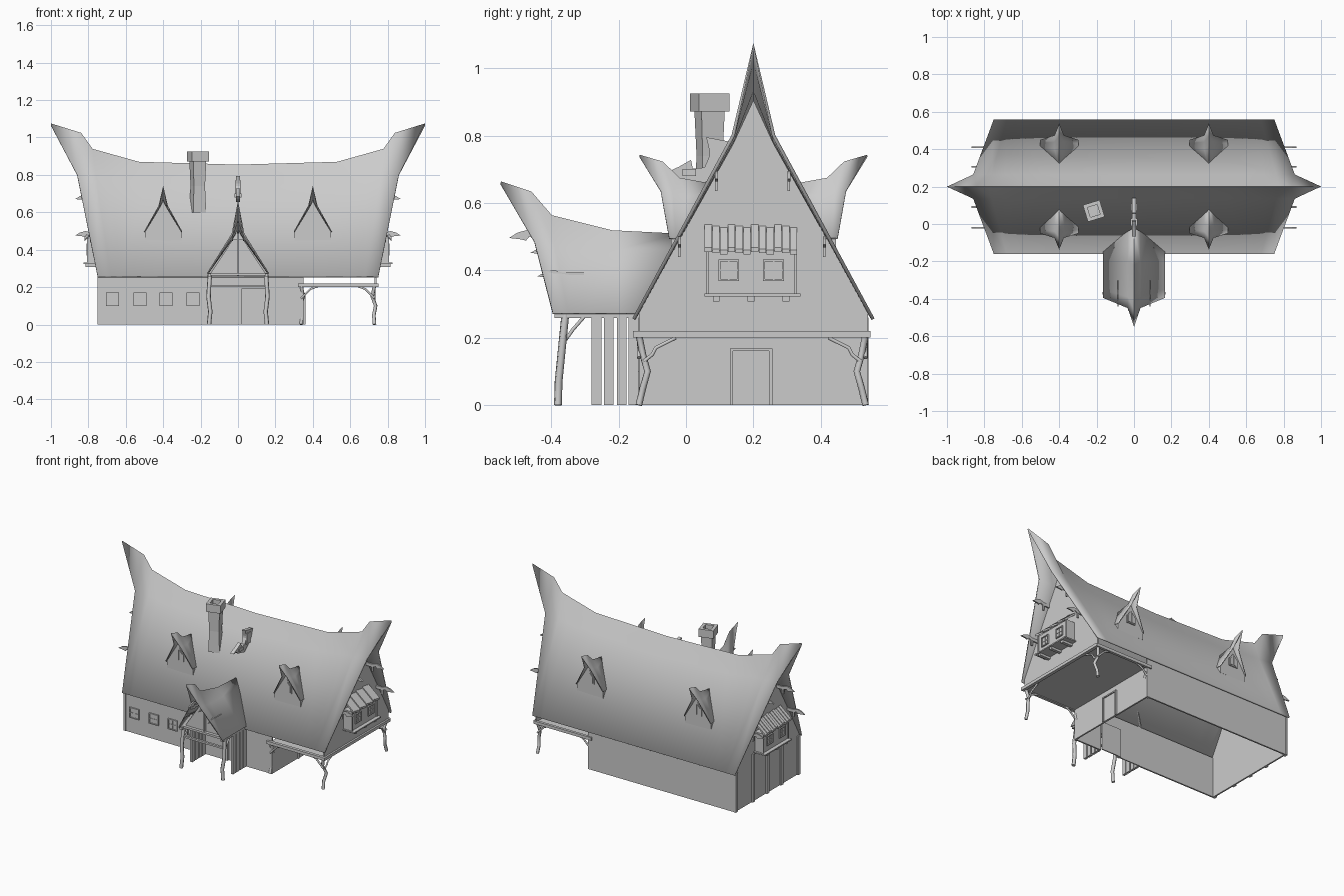
import bpy, bmesh, math
from mathutils import Vector, Matrix

if "Cube" in bpy.data.objects:
    bpy.data.objects.remove(bpy.data.objects["Cube"])


def finish(name, bm):
    bmesh.ops.recalc_face_normals(bm, faces=bm.faces)
    me = bpy.data.meshes.new(name)
    bm.to_mesh(me)
    bm.free()
    ob = bpy.data.objects.new(name, me)
    bpy.context.collection.objects.link(ob)
    return ob


def boxes(name, items):
    """One object from (min corner, max corner) boxes."""
    bm = bmesh.new()
    for lo, hi in items:
        lo, hi = Vector(lo), Vector(hi)
        m = Matrix.Translation((lo + hi) / 2) @ Matrix.Diagonal((*(hi - lo), 1))
        bmesh.ops.create_cube(bm, size=1, matrix=m)
    return finish(name, bm)


def prism(name, pts, vec):
    """Flat outline pushed along a vector."""
    bm = bmesh.new()
    f = bm.faces.new([bm.verts.new(p) for p in pts])
    ex = bmesh.ops.extrude_face_region(bm, geom=[f], use_keep_orig=True)
    bmesh.ops.translate(bm, vec=vec, verts=[v for v in ex['geom'] if isinstance(v, bmesh.types.BMVert)])
    return finish(name, bm)


def limb(name, pts, r):
    """Crooked timber along a path."""
    cu = bpy.data.curves.new(name, 'CURVE')
    cu.dimensions, cu.bevel_depth, cu.bevel_resolution, cu.use_fill_caps = '3D', r, 1, True
    sp = cu.splines.new('POLY')
    sp.points.add(len(pts) - 1)
    for p, q in zip(sp.points, pts):
        p.co = (*q, 1)
    ob = bpy.data.objects.new(name, cu)
    bpy.context.collection.objects.link(ob)


def horned_roof(name, rows, places, thick):
    """Curved gable roof; rows are ridge, mid, eave as (t, side, z)."""
    bm = bmesh.new()
    for place in places:
        for s in (-1, 1):
            g = [[bm.verts.new(place(t, s * w, z)) for t, w, z in row] for row in rows]
            for a, b in zip(g, g[1:]):
                for i in range(len(a) - 1):
                    bm.faces.new((a[i], a[i + 1], b[i + 1], b[i]))
    bmesh.ops.remove_doubles(bm, verts=bm.verts, dist=1e-4)
    ob = finish(name, bm)
    mod = ob.modifiers.new('thickness', 'SOLIDIFY')
    mod.thickness, mod.offset = thick, 0
    bpy.context.view_layer.objects.active = ob
    bpy.ops.object.select_all(action='DESELECT')
    ob.select_set(True)
    bpy.ops.object.shade_smooth_by_angle(angle=math.radians(25))


def row(ts, side, zs):
    return [(t, side, z) for t, z in zip(ts, zs)]


def window(name, c, w, h, out):
    """Cross-barred window centred at c, facing along out."""
    c, n = Vector(c), Vector(out)
    u, b = Vector((abs(n.y), abs(n.x), 0)), 0.006

    def bar(u0, u1, z0, z1, d):
        p = c + u * u0 + Vector((0, 0, z0))
        q = c + u * u1 + Vector((0, 0, z1)) + n * d
        return [min(i, j) for i, j in zip(p, q)], [max(i, j) for i, j in zip(p, q)]
    x, y = w / 2, h / 2
    boxes(name, [bar(-x, x, -y, y, .003), bar(-x, -x + b, -y, y, .009), bar(x - b, x, -y, y, .009),
                 bar(-x, x, -y, -y + b, .009), bar(-x, x, y - b, y, .009),
                 bar(-.002, .002, -y, y, .006), bar(-x, x, -.002, .002, .006)])


# Main roof with upswept horned ridge ends
main_rows = [row([0, .53, .78, .84, 1], 0, [.85, .865, .935, 1.02, 1.07]),
             row([0, .49, .69, .76, .86], .06, [.745, .757, .785, .79, .8]),
             row([0, .46, .63, .68, .75], .355, [.255] * 5)]
horned_roof('main_roof', main_rows, [lambda t, w, z: (t, .2 + w, z), lambda t, w, z: (-t, .2 + w, z)], .01)

# Entry roof
horned_roof('entry_roof', [row([.02, .22, .40, .46, .55], 0, [.505, .515, .56, .63, .66]),
                           row([.04, .2, .34, .39, .45], .03, [.46, .46, .462, .47, .485]),
                           row([.13, .2, .3, .35, .395], .163, [.272] * 5)],
            [lambda t, w, z: (w, -t, z)], .008)

# Four dormers with pointed windows
for cx in (-.4, .4):
    for d in (-1, 1):
        def at(t, w, z):
            return (cx + w, .2 + d * t, z)
        horned_roof('dormer_roof', [row([.10, .22, .27, .338], 0, [.65, .672, .72, .74]),
                                    row([.12, .2, .24, .275], .022, [.61, .62, .63, .635]),
                                    row([.18, .21, .23, .25], .1, [.495] * 4)], [at], .006)
        prism('dormer_wall', [at(.245, w, z) for w, z in ((-.097, .45), (.097, .45), (.097, .495),
              (.022, .62), (0, .66), (-.022, .62), (-.097, .495))], (0, -d * .07, 0))
        prism('dormer_window_frame', [at(.245, w, z) for w, z in ((-.032, .525), (.032, .525), (.032, .575),
              (0, .612), (-.032, .575))], (0, d * .006, 0))
        for s in (-1, 1):
            prism('dormer_pane', [at(.251, s * w, z) for w, z in ((.003, .532), (.025, .532), (.025, .573),
                  (.003, .598))], (0, d * .003, 0))

# House walls, open underneath
boxes('front_wall', [((-.74, -.14, 0), (-.15, -.13, .27)), ((.15, -.14, 0), (.35, -.13, .27)),
                     ((-.15, -.14, .19), (.15, -.13, .27))])
boxes('back_wall', [((-.74, .53, 0), (.35, .54, .27))])
boxes('porch_side_wall', [((.34, -.14, 0), (.35, .54, .21))])
boxes('porch_ceiling', [((.34, -.14, .205), (.74, .54, .215))])
for x, z0 in ((-.74, 0), (.73, .2)):
    prism('gable_wall', [(x, .2 + y, z) for y, z in ((-.34, z0), (.34, z0), (.34, .275), (.06, .775),
          (0, .905), (-.06, .775), (-.34, .275))], (.01, 0, 0))
boxes('left_wall_posts', [((-.75, y - .012, 0), (-.735, y + .012, .3 + z)) for y, z in
                          ((-.13, -.04), (.05, .02), (.2, .02), (.35, .02), (.53, -.04))])
for x in (-.67, -.525, -.385, -.24):
    window('front_window', (x, -.14, .135), .07, .07, (0, -1, 0))

# Side door and entry door
boxes('side_door', [((.35, .14, 0), (.353, .25, .16)), ((.35, .13, 0), (.36, .14, .168)),
                    ((.35, .247, 0), (.36, .257, .168)), ((.35, .13, .16), (.36, .257, .168))])
boxes('entry_door', [((-.15, -.135, 0), (0, -.128, .19)), ((0, -.14, 0), (.02, -.12, .19)),
                     ((.02, -.125, 0), (.15, -.118, .19))])

# Side bay windows on both gables
for d in (-1, 1):
    def bx(a, b, y0, y1, z0, z1):
        return (min(d * a, d * b), y0, z0), (max(d * a, d * b), y1, z1)
    boxes('bay_box', [bx(.73, .8, .063, .327, .33, .46)])
    boxes('bay_sill', [bx(.73, .825, .055, .34, .323, .331)] +
          [bx(.73, .815, y - .01, y + .01, .308, .323) for y in (.09, .193, .297)])
    boxes('bay_corner_posts', [bx(.795, .806, y, y + .008, .33, .46) for y in (.06, .322)])
    for y in (.127, .26):
        window('bay_window', (d * .8, y, .40), .062, .064, (d, 0, 0))
    for i in range(12):
        y, k = .055 + i * .023, .004 * (i % 3)
        prism('bay_roof_shingle', [(d * .735, y, .54 - k), (d * .82, y, .468 - k), (d * .82, y, .455 - k),
                                   (d * .735, y, .525 - k)], (0, .022, 0))


# Carved beam heads on gables and entry
head = [(-.02, -.01), (.05, -.01), (.075, .0), (.085, -.012), (.10, -.008), (.135, -.004),
        (.11, .012), (.08, .02), (.05, .01), (-.02, .01)]
for d in (-1, 1):
    for y, z in ((.09, .675), (.305, .675), (-.02, .48), (.41, .48)):
        prism('gable_beam_head', [(d * (.735 + t), y - .004, z + h) for t, h in head], (0, .009, 0))
        boxes('gable_bracket', [((d * .785 - .006, y - .004, z - .04), (d * .785 + .006, y + .004, z))])
    for x, z, o in ((.03, .455, .34), (.085, .385, .32)):
        prism('entry_beam_head', [(d * x - .003, -o - t * .9, z + h * .8) for t, h in head], (.006, 0, 0))
prism('entry_top_head', [(-.004, -.39 - t, .5 + h) for t, h in head], (.008, 0, 0))

# Beast figurehead on the front slope
prism('figurehead', [(-.012, y, z) for y, z in ((.14, .78), (.06, .795), (.072, .745), (.055, .705), (.02, .702),
      (.015, .728), (-.02, .708), (-.068, .685), (-.03, .684), (-.015, .67), (.05, .655), (.09, .69), (.125, .73))],
      (.024, 0, 0))
boxes('figurehead_crest', [((-.018, -.01, .68), (.018, .03, .70)), ((-.016, .07, .7), (.016, .11, .77))])

# Crooked chimney with hollow cap
bm = bmesh.new()
rot = Matrix.Translation((-.215, .07, 0)) @ Matrix.Rotation(math.radians(17), 4, 'Z')
r = 0.0
rings = []
for w, z in ((.036, .60), (.031, .74), (.036, .872), (.047, .872), (.047, .925), (.027, .925), (.027, .88)):
    rings.append([bm.verts.new(rot @ Vector((a * w, b * w, z))) for a, b in ((-1, -1), (1, -1), (1, 1), (-1, 1))])
for a, b in zip(rings, rings[1:]):
    for i in range(4):
        bm.faces.new((a[i], a[(i + 1) % 4], b[(i + 1) % 4], b[i]))
bm.faces.new(rings[-1])
finish('chimney', bm)

# Side porch beams, crooked posts and braces
boxes('porch_beams', [((.735, -.158, .2), (.752, .545, .22)), ((.32, -.155, .2), (.75, -.135, .22)),
                      ((.32, .53, .2), (.75, .548, .22))])
for x, dx in ((.73, -1), (.337, 1)):
    for y, dy in ((-.14, 1), (.533, -1)):
        limb('porch_post', [(x, y, 0), (x + dx * .004, y + dy * .012, .05), (x - dx * .006, y + dy * .026, .1),
                            (x + dx * .012, y + dy * .012, .15), (x, y, .21)], .01)
        limb('porch_brace_x', [(x, y, .14), (x + dx * .025, y, .165), (x + dx * .05, y, .19),
                               (x + dx * .09, y, .205)], .006)
        if dx < 0:
            limb('porch_brace_y', [(x, y + dy * .015, .13), (x, y + dy * .04, .15), (x, y + dy * .05, .17),
                                   (x, y + dy * .11, .2)], .006)

# Entry porch: gable, beams, posts, plank sides
prism('entry_gable', [(-.15, -.345, .27), (.15, -.345, .27), (.027, -.345, .455), (-.027, -.345, .455)], (0, .008, 0))
boxes('entry_gable_post', [((-.005, -.36, .26), (.005, -.345, .5))])
boxes('entry_beams', [((-.16, -.37, .262), (.16, -.35, .276)), ((-.16, -.37, .2), (.16, -.355, .212))] +
      [((s * .152 - .008, -.39, .258), (s * .152 + .008, -.13, .274)) for s in (-1, 1)])
for s in (-1, 1):
    limb('entry_post', [(s * .155, -.38, 0), (s * .148, -.378, .07), (s * .158, -.37, .15),
                        (s * .15, -.358, .27)], .012)
    limb('entry_brace', [(s * .152, -.36, .19), (s * .152, -.335, .225), (s * .152, -.3, .265)], .006)
    boxes('entry_planks', [((s * .152 - .008, y, 0), (s * .152 + .008, y + .029, .272))
                           for y in (-.28, -.244, -.205, -.17)])
